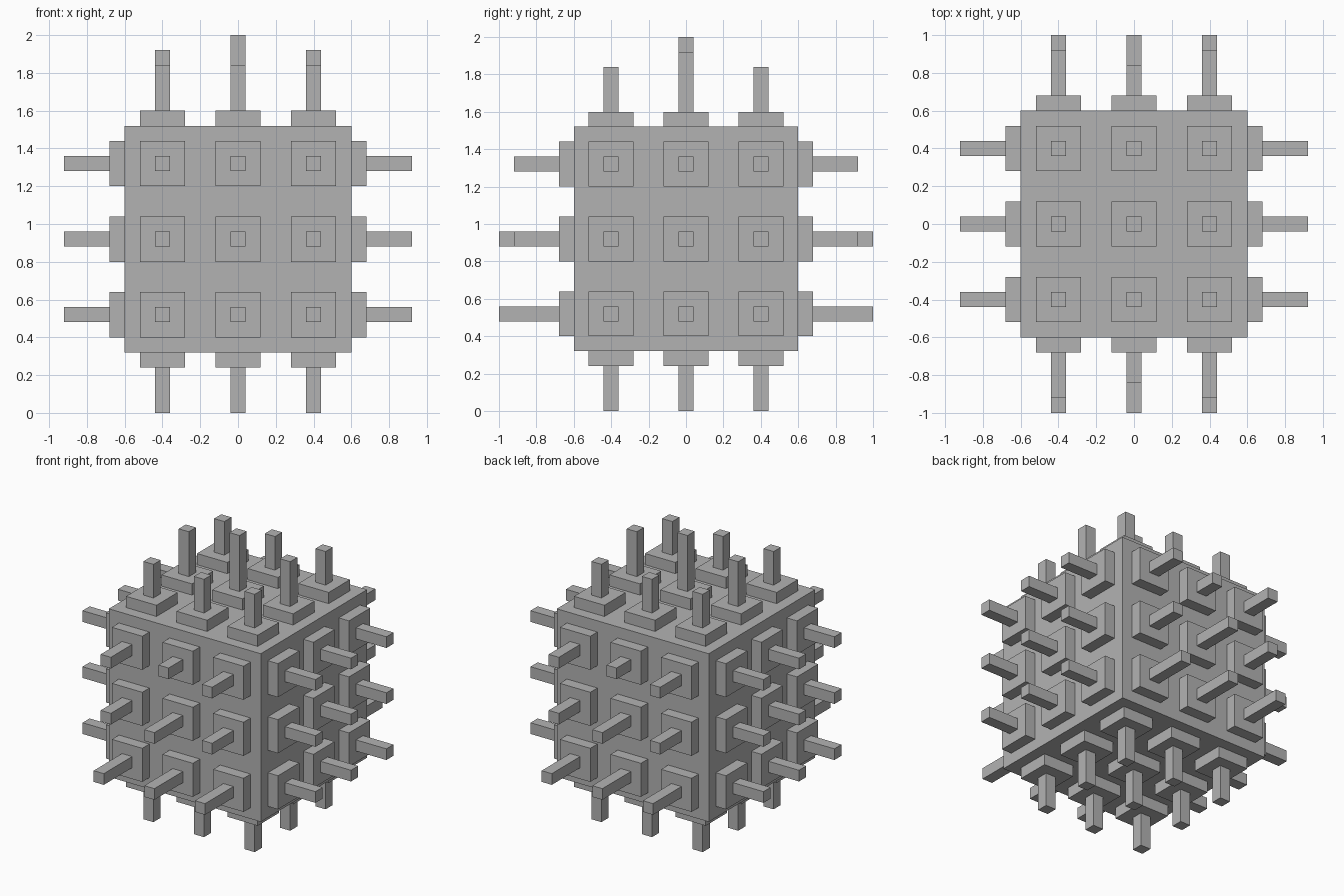
import bpy
from mathutils import Vector

old = bpy.data.objects.get("Cube")
if old:
    bpy.data.objects.remove(old, do_unlink=True)

# One plain grey for everything
GREY = (0.45, 0.45, 0.45, 1)
grey = bpy.data.materials.new("grey")
grey.use_nodes = True
grey.diffuse_color = GREY
grey.node_tree.nodes["Principled BSDF"].inputs["Base Color"].default_value = GREY

HALF, PLATE, SPACING = 0.6, 0.08, 0.4
CENTRE = Vector((0, 0, 0.92))


def box(name, centre, size):
    bpy.ops.mesh.primitive_cube_add(size=1, location=centre)
    obj = bpy.context.object
    obj.name = name
    obj.scale = size
    bpy.ops.object.transform_apply(location=False, rotation=False, scale=True)
    obj.data.materials.append(grey)


def block(name, axis, sign, u, v, start, end, width):
    """Square block standing out along one axis, from start to end."""
    offset = Vector((0, 0, 0))
    offset[axis] = sign * (start + end) / 2
    others = [i for i in range(3) if i != axis]
    offset[others[0]], offset[others[1]] = u * SPACING, v * SPACING
    size = [width] * 3
    size[axis] = end - start
    box(name, CENTRE + offset, size)


def pin_reach(side, u, v):
    """Distance of a pin's tip from the cube centre."""
    if side in ("front", "back"):
        if v < 0:
            return 1.0
        if u == 0:
            return 1.0 if v == 0 else 0.84
    if side == "top" and v == 0:
        return 1.08 if u == 0 else 1.0
    return 0.92


# Central cube
box("body", CENTRE, [2 * HALF] * 3)

# Nine plates with pins on each of the six sides
SIDES = {"left": (0, 1), "right": (0, -1), "back": (1, 1),
         "front": (1, -1), "top": (2, 1), "bottom": (2, -1)}
for side, (axis, sign) in SIDES.items():
    for u in (-1, 0, 1):
        for v in (-1, 0, 1):
            block(side + "_plate", axis, sign, u, v, HALF, HALF + PLATE, 0.24)
            block(side + "_pin", axis, sign, u, v, HALF + PLATE,
                  pin_reach(side, u, v), 0.08)
